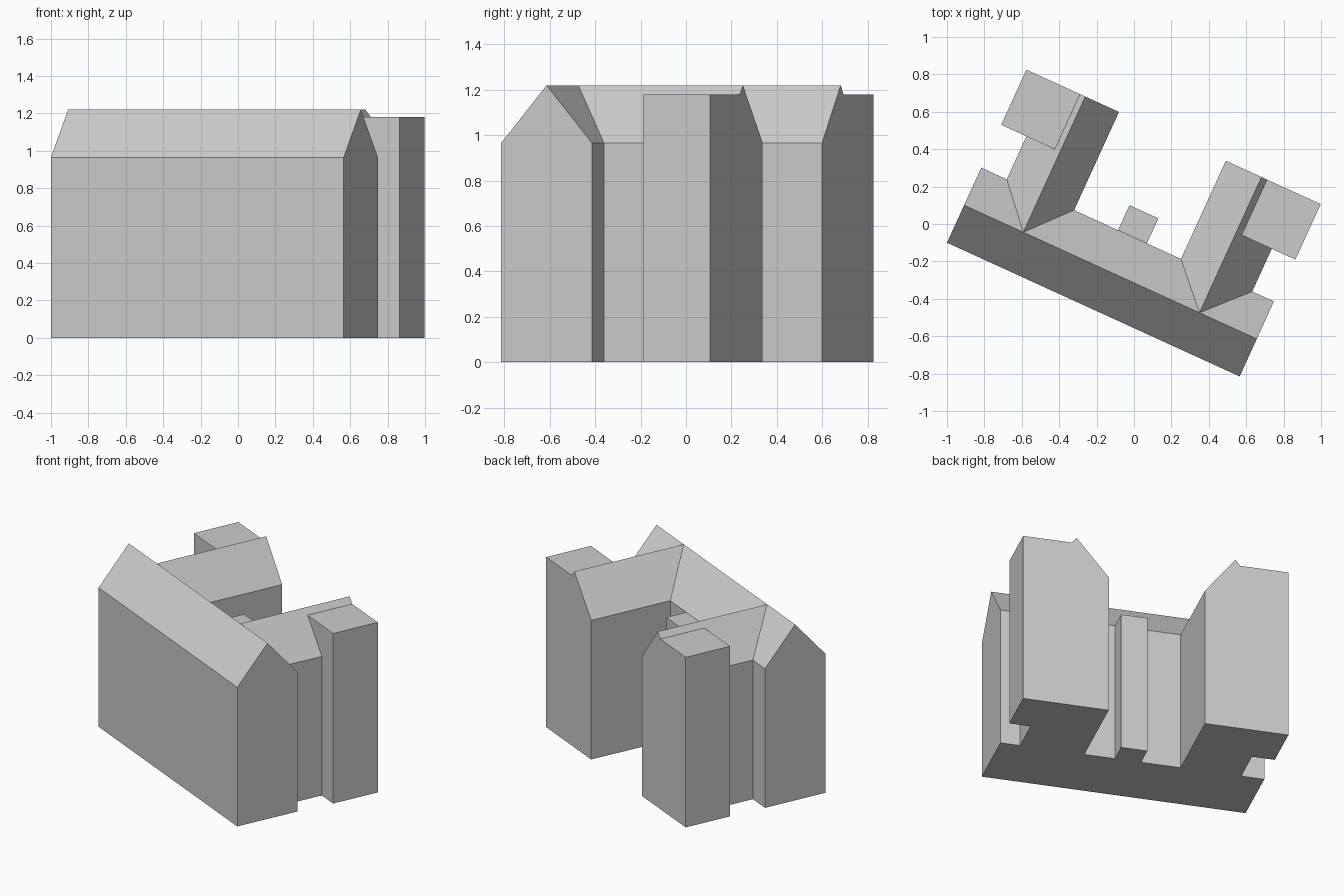
import bpy, bmesh, math
from mathutils import Matrix

cube = bpy.data.objects.get("Cube")
if cube:
    bpy.data.objects.remove(cube, do_unlink=True)

# One plain grey for the whole building
grey = bpy.data.materials.new("light grey")
grey.use_nodes = True
colour = (0.6, 0.6, 0.6, 1)
grey.diffuse_color = colour
grey.node_tree.nodes["Principled BSDF"].inputs["Base Color"].default_value = colour

# Building frame: origin at the front corner, local x along the facade, local y to the rear
FRAME = Matrix.Translation((-1, -0.1, 0)) @ Matrix.Rotation(math.atan2(-0.715, 1.565), 4, "Z")
EAVE, RIDGE, TOWER = 0.965, 1.22, 1.18
LENGTH, DEPTH, REAR = 1.7206, 0.441, 1.018


def prism(name, outline, sweep):
    """Extrude a closed outline along a vector."""
    bm = bmesh.new()
    face = bm.faces.new([bm.verts.new(p) for p in outline])
    ext = bmesh.ops.extrude_face_region(bm, geom=[face], use_keep_orig=True)
    moved = [g for g in ext["geom"] if isinstance(g, bmesh.types.BMVert)]
    bmesh.ops.translate(bm, verts=moved, vec=sweep)
    bmesh.ops.recalc_face_normals(bm, faces=bm.faces)
    mesh = bpy.data.meshes.new(name)
    bm.to_mesh(mesh)
    bm.free()
    mesh.materials.append(grey)
    obj = bpy.data.objects.new(name, mesh)
    obj.matrix_world = FRAME
    bpy.context.collection.objects.link(obj)
    return obj


def gable(a, b):
    """House profile between a and b as (across, height) pairs."""
    return [(a, 0), (b, 0), (b, EAVE), ((a + b) / 2, RIDGE), (a, EAVE)]


def block(name, x0, x1, y0, y1, height):
    prism(name, [(x0, y0, 0), (x1, y0, 0), (x1, y1, 0), (x0, y1, 0)], (0, 0, height))


# Long front house with its ridge along the facade
prism("main_house", [(0, y, z) for y, z in gable(0, DEPTH)], (LENGTH, 0, 0))

# Two gabled rear wings whose ridges meet the main ridge
for name, a, b in (("right_wing", 0.15, 0.546), ("left_wing", 1.174, 1.593)):
    prism(name, [(x, DEPTH / 2, z) for x, z in gable(a, b)], (0, REAR - DEPTH / 2, 0))

# Flat-roofed towers on the outer rear corners
block("right_tower", 0.002, 0.32, 0.694, REAR, TOWER)
block("left_tower", 1.414, 1.732, 0.692, REAR, TOWER)

# Small flat-roofed projection in the courtyard
block("courtyard_bay", 0.804, 0.974, DEPTH - 0.02, 0.588, EAVE)
